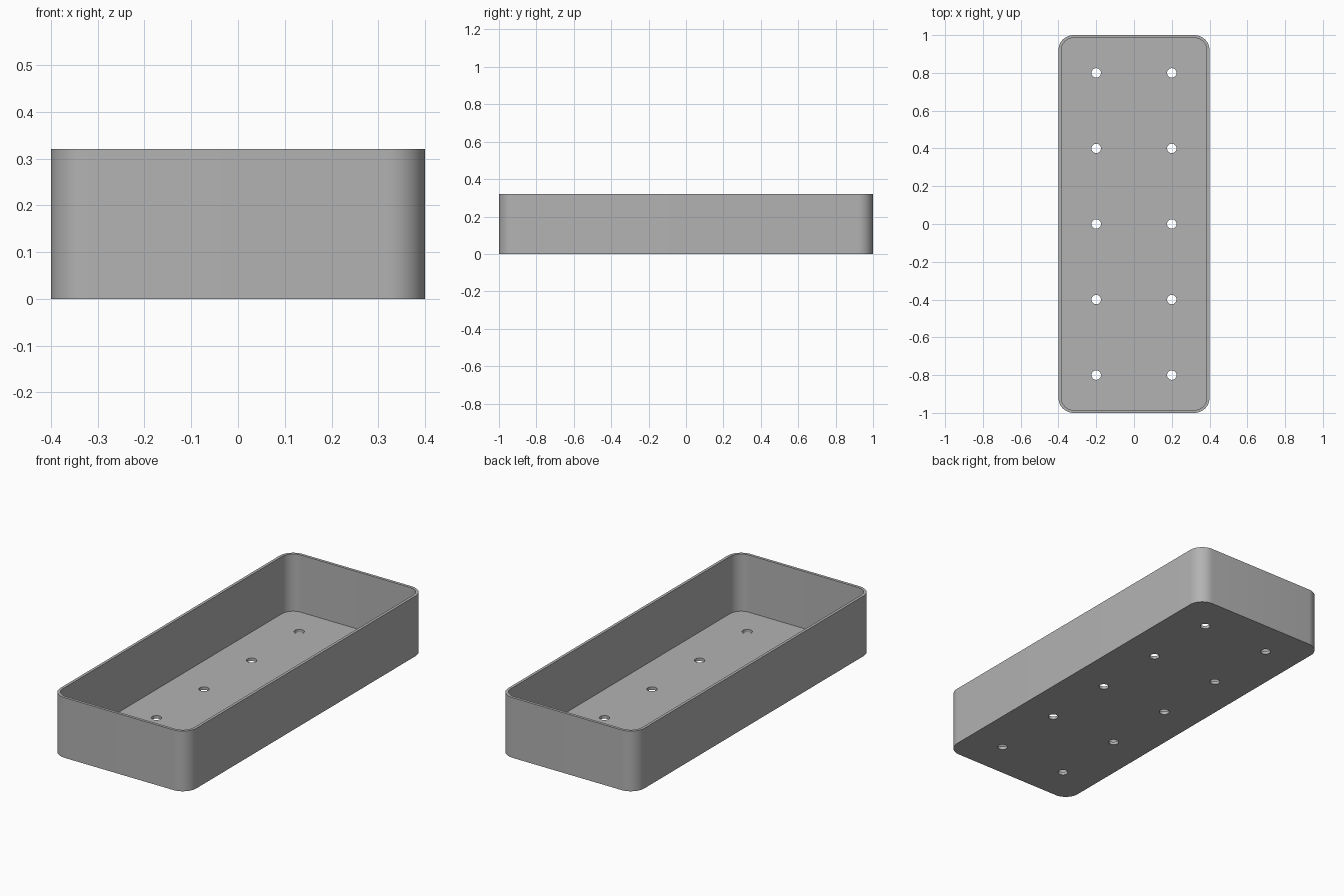
import bpy
import bmesh
import math
from mathutils import Matrix

cube = bpy.data.objects.get("Cube")
if cube:
    bpy.data.objects.remove(cube, do_unlink=True)

HALF_X, HALF_Y, HEIGHT = 0.4, 1.0, 0.32
WALL, FLOOR, RADIUS = 0.015, 0.016, 0.08
HOLE_RADIUS = 0.025

grey = bpy.data.materials.new("grey plastic")
grey.use_nodes = True
colour = (0.45, 0.45, 0.45, 1)
grey.diffuse_color = colour
grey.node_tree.nodes["Principled BSDF"].inputs["Base Color"].default_value = colour


def rounded_ring(bm, inset, z, steps=12):
    """Loop of vertices round a rounded rectangle."""
    r = RADIUS - inset
    ring = []
    for quarter, (sx, sy) in enumerate([(1, 1), (-1, 1), (-1, -1), (1, -1)]):
        for i in range(steps + 1):
            a = (quarter + i / steps) * math.pi / 2
            ring.append(bm.verts.new((sx * (HALF_X - RADIUS) + r * math.cos(a),
                                      sy * (HALF_Y - RADIUS) + r * math.sin(a), z)))
    return ring


def finish(bm, name):
    bmesh.ops.recalc_face_normals(bm, faces=bm.faces)
    mesh = bpy.data.meshes.new(name)
    bm.to_mesh(mesh)
    bm.free()
    mesh.materials.append(grey)
    obj = bpy.data.objects.new(name, mesh)
    bpy.context.collection.objects.link(obj)
    return obj


# Tray shell: underside, outer wall, rim, inner wall, floor
bm = bmesh.new()
rings = [rounded_ring(bm, inset, z) for inset, z in
         [(0, 0), (0, HEIGHT), (WALL, HEIGHT), (WALL, FLOOR)]]
for low, high in zip(rings, rings[1:]):
    for i in range(len(low)):
        j = (i + 1) % len(low)
        bm.faces.new((low[i], low[j], high[j], high[i]))
bm.faces.new(rings[0][::-1])
bm.faces.new(rings[-1])
tray = finish(bm, "tray")

# Drainage holes: two columns of five
bm = bmesh.new()
for x in (-0.2, 0.2):
    for row in range(-2, 3):
        bmesh.ops.create_cone(bm, cap_ends=True, segments=32, radius1=HOLE_RADIUS,
                              radius2=HOLE_RADIUS, depth=0.1,
                              matrix=Matrix.Translation((x, row * 0.4, 0)))
cutter = finish(bm, "hole_cutter")
cutter.hide_render = True

bpy.ops.object.select_all(action="DESELECT")
tray.select_set(True)
bpy.context.view_layer.objects.active = tray
cut = tray.modifiers.new("drainage holes", "BOOLEAN")
cut.operation = "DIFFERENCE"
cut.solver = "EXACT"
cut.object = cutter
bpy.ops.object.modifier_apply(modifier=cut.name)
bpy.data.objects.remove(cutter, do_unlink=True)

bpy.ops.object.shade_smooth_by_angle(angle=math.radians(30))
